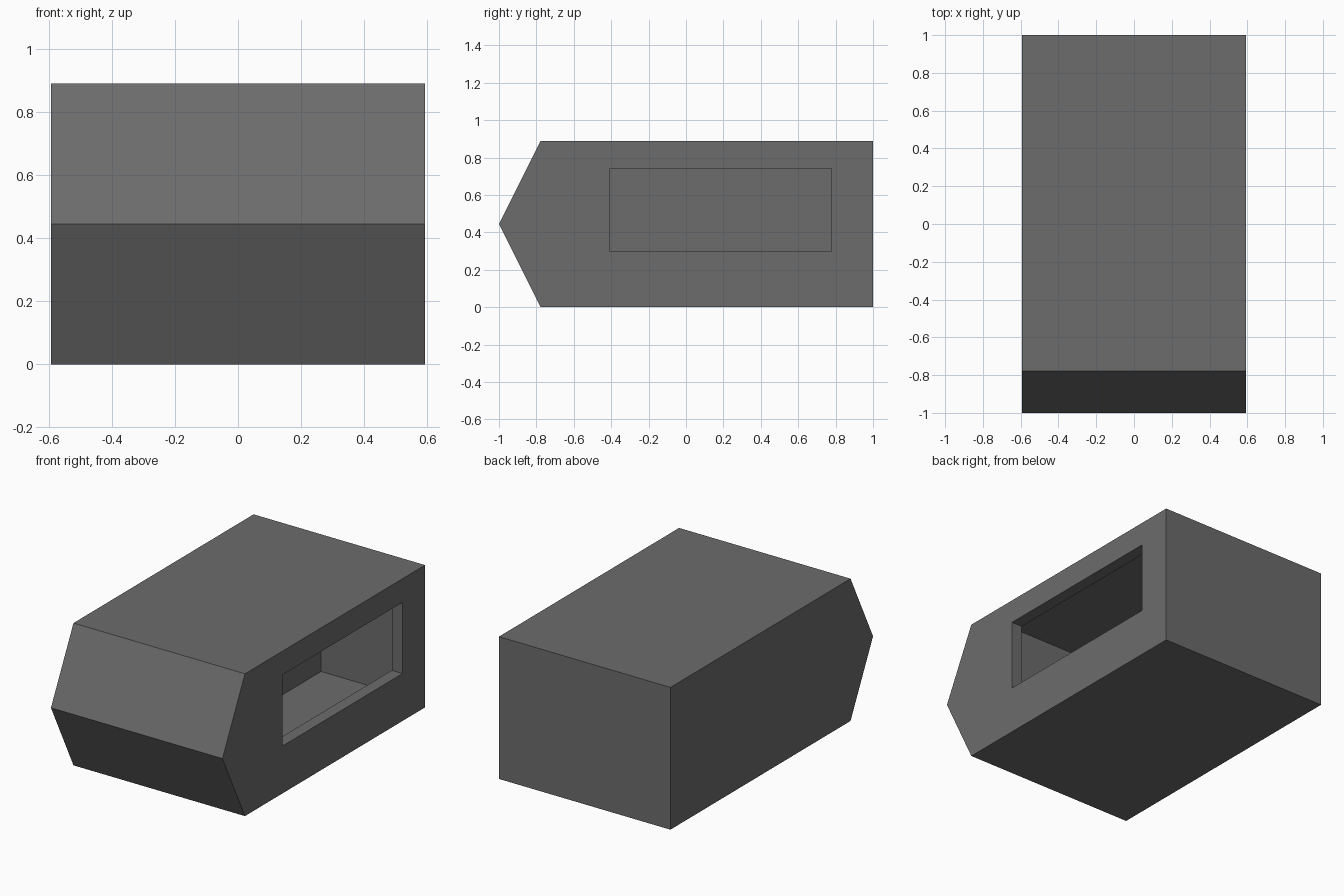
import bpy
import bmesh

cube = bpy.data.objects.get("Cube")
if cube:
    bpy.data.objects.remove(cube, do_unlink=True)

U = 2 / 27  # wall thickness, used as the module for every size

grey = bpy.data.materials.new("dark_grey")
grey.use_nodes = True
colour = (0.15, 0.15, 0.15, 1)
grey.diffuse_color = colour
grey.node_tree.nodes["Principled BSDF"].inputs["Base Color"].default_value = colour


def prism(name, profile, x0, x1):
    """Extrude a closed (y, z) profile along x; sizes in modules, y from the nose."""
    bm = bmesh.new()
    verts = [bm.verts.new((x0 * U, y * U - 1, z * U)) for y, z in profile]
    face = bm.faces.new(verts)
    moved = bmesh.ops.extrude_face_region(bm, geom=[face])["geom"]
    bmesh.ops.translate(bm, vec=((x1 - x0) * U, 0, 0),
                        verts=[v for v in moved if isinstance(v, bmesh.types.BMVert)])
    bmesh.ops.recalc_face_normals(bm, faces=bm.faces)
    mesh = bpy.data.meshes.new(name)
    bm.to_mesh(mesh)
    bm.free()
    mesh.materials.append(grey)
    obj = bpy.data.objects.new(name, mesh)
    bpy.context.collection.objects.link(obj)
    return obj


def box(name, x0, x1, y0, y1, z0, z1):
    return prism(name, [(y0, z0), (y1, z0), (y1, z1), (y0, z1)], x0, x1)


# Solid body with a wedge nose
body = prism("body", [(0, 6), (3, 0), (27, 0), (27, 12), (3, 12)], -8, 8)

# Hollow room behind one side wall, then the window opening into it
cutters = [
    box("room_cutter", -1, 7, 6, 26, 1, 11),
    box("window_cutter", 6, 9, 8, 24, 4, 10),
]
bpy.context.view_layer.objects.active = body
for cutter in cutters:
    cutter.hide_render = True
    cut = body.modifiers.new(cutter.name, "BOOLEAN")
    cut.operation = "DIFFERENCE"
    cut.solver = "EXACT"
    cut.object = cutter
    bpy.ops.object.modifier_apply(modifier=cut.name)
for cutter in cutters:
    bpy.data.objects.remove(cutter, do_unlink=True)
